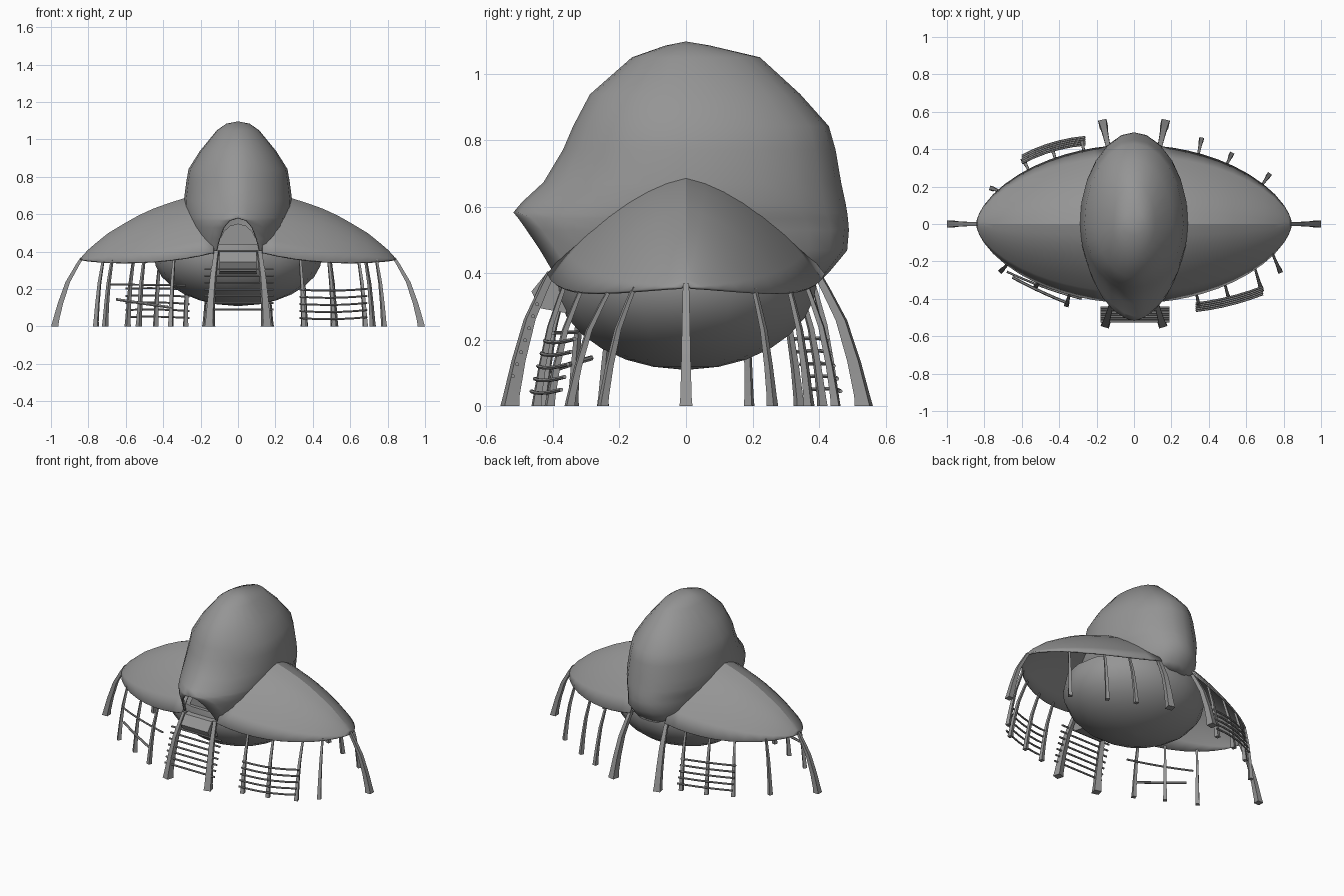
import bpy, bmesh
from math import sin, cos, asin, pi, radians
from mathutils import Vector

cube = bpy.data.objects.get("Cube")
if cube:
    bpy.data.objects.remove(cube)

grey = bpy.data.materials.new("plain grey")
grey.use_nodes = True
colour = (0.3, 0.3, 0.3, 1)
grey.diffuse_color = colour
grey.node_tree.nodes["Principled BSDF"].inputs["Base Color"].default_value = colour


def finish(name, bm, thickness=0, angle=35):
    """Turn a bmesh into a shaded object."""
    bmesh.ops.remove_doubles(bm, verts=bm.verts, dist=0.0005)
    bmesh.ops.recalc_face_normals(bm, faces=bm.faces)
    mesh = bpy.data.meshes.new(name)
    bm.to_mesh(mesh)
    bm.free()
    mesh.materials.append(grey)
    obj = bpy.data.objects.new(name, mesh)
    bpy.context.collection.objects.link(obj)
    bpy.ops.object.select_all(action='DESELECT')
    obj.select_set(True)
    bpy.context.view_layer.objects.active = obj
    bpy.ops.object.shade_smooth_by_angle(angle=radians(angle))
    if thickness:
        shell = obj.modifiers.new("shell", 'SOLIDIFY')
        shell.thickness = thickness
        shell.offset = 0


def loft(rings, cap=True, closed=True):
    """Skin a list of equal point rings."""
    bm = bmesh.new()
    rows = [[bm.verts.new(p) for p in ring] for ring in rings]
    n = len(rows[0])
    for a, b in zip(rows, rows[1:]):
        for i in range(n if closed else n - 1):
            j = (i + 1) % n
            bm.faces.new((a[i], a[j], b[j], b[i]))
    if cap:
        bm.faces.new(rows[0])
        bm.faces.new(rows[-1])
    return bm


def lerp_table(table, x):
    for (x0, y0), (x1, y1) in zip(table, table[1:]):
        if x <= x1:
            return y0 + (y1 - y0) * (x - x0) / (x1 - x0)
    return table[-1][1]


# Hood: height, front reach, back reach, half width, half width of the entrance,
# front power (above 1 is pinched, below 1 is square)
levels = [(1.092, 0, 0, .0001, 0, 1), (1.08, .06, .07, .06, 0, 1),
          (1.045, .16, .22, .11, 0, 1), (.935, .285, .34, .2, 0, 1.1),
          (.84, .335, .425, .26, 0, 1.15), (.77, .365, .445, .272, 0, 1.2),
          (.67, .425, .462, .285, 0, 1.25), (.61, .49, .475, .283, 0, 1.3),
          (.58, .515, .48, .278, 0, 1.3), (.565, .5, .482, .272, .045, 1.15),
          (.53, .475, .485, .262, .075, 1), (.47, .435, .48, .245, .098, .85),
          (.41, .4, .43, .215, .115, .75), (.375, .38, .395, .195, .12, .7)]
SEG = 24
rings = []
for z, front, back, half, gap, power in levels:
    start = asin((gap / half) ** (1 / power))
    ring = []
    for i in range(SEG + 1):
        t = start + (2 * pi - 2 * start) * i / SEG
        s, c = sin(t), cos(t)
        p = power if c > 0 else min(power, 1)
        x = half * abs(s) ** p * (1 if s > 0 else -1)
        ring.append((x, -c * (front / cos(start) if c > 0 else back), z))
    rings.append(ring)
finish("hood", loft(rings, cap=False, closed=False), .01, angle=50)

# Round bowl below the roofs
rings = []
for k in range(9):
    a = -pi / 2 + .03 + k * (pi / 2 + .2) / 8
    r = cos(a)
    rings.append([(.45 * r * cos(2 * pi * i / 18), .4 * r * sin(2 * pi * i / 18),
                   .38 + .27 * sin(a)) for i in range(18)])
finish("bowl", loft(rings))

# Side roofs: arched shells running out to a point
ridge = [(.1, .715), (.29, .68), (.43, .635), (.55, .58), (.7, .49), (.8, .405), (.84, .36)]


def eave(x):
    u = min(abs(x) / .84, 1)
    return .42 * (1 - u * u) ** .62, .335 + .1 * (1 - u) ** 3 + .02 * u ** 6


for side, label in ((1, "left"), (-1, "right")):
    rows = []
    for x in (.13, .21, .29, .37, .45, .53, .61, .69, .75, .8, .825, .838):
        half, low = eave(x)
        top = lerp_table(ridge, x)
        row = []
        for k in range(-7, 8):
            v = k / 7
            arch = 1 - .25 * abs(v) - .75 * v * v
            row.append((side * x, half * v, low + (top - low) * arch))
        rows.append(row)
    finish(label + "_roof", loft(rows, cap=False, closed=False), .01, angle=16)


# Bent stilts, a little wider at the foot
def stilt(name, top, foot, width):
    top, foot = Vector(top), Vector((*foot, 0))
    out = Vector((foot.x - top.x, foot.y - top.y, 0)).normalized()
    across = Vector((-out.y, out.x, 0))
    rings = []
    for down, reach, size in ((-.04, -.05, .55), (.08, .14, .6), (.33, .5, .72),
                              (.65, .78, .85), (.92, .96, 1), (1, 1, 1.15)):
        p = top.lerp(foot, reach)
        p.z = top.z * (1 - down)
        w = width * size / 2
        rings.append([p + across * w * a + out * w * b
                      for a, b in ((1, 1), (-1, 1), (-1, -1), (1, -1))])
    finish(name, loft(rings), angle=30)


for s, label in ((1, "left"), (-1, "right")):
    stilt(label + "_end_stilt", (s * .84, 0, .355), (s * .98, 0), .034)
    stilt(label + "_front_stilt", (s * .115, -.41, .39), (s * .15, -.53), .04)
    stilt(label + "_back_stilt", (s * .135, .4, .385), (s * .165, .535), .04)

small_feet = [(-.71, -.25), (-.53, -.34), (-.36, -.43),
              (.35, -.45), (.51, -.41), (.68, -.35), (.78, -.25),
              (-.76, .19), (-.59, .34), (-.44, .41), (-.28, .45),
              (.36, .45), (.52, .37), (.72, .26)]
for n, (x, y) in enumerate(small_feet, 1):
    top_x = x * .95
    half, low = eave(top_x)
    top_y = half * (.97 if y > 0 else -.97)
    stilt(f"small_stilt_{n}", (top_x, top_y, low), (x, y), .022)


# Thin rails: six-sided tubes along a gently bowed path
def rail(name, start, end, bow=0, sag=0, radius=.006):
    start, end = Vector(start), Vector(end)
    along = (end - start).normalized()
    side = along.cross(Vector((0, 0, 1))).normalized()
    up = side.cross(along)
    rings = []
    for k in range(6):
        t = k / 5
        hump = 4 * t * (1 - t)
        p = start.lerp(end, t) + side * bow * hump + Vector((0, 0, -sag * hump))
        rings.append([p + radius * (side * cos(i * pi / 3) + up * sin(i * pi / 3))
                      for i in range(6)])
    finish(name, loft(rings), angle=40)


# Entrance ladder between the front stilts
for k in range(7):
    z = .09 + .036 * k
    y = -.52 + .012 * k
    rail(f"ladder_rung_{k + 1}", (-.18, y, z), (.19, y, z))

# Dense fences, front left and back right, leaning in with height
for k in range(5):
    z = .045 + .038 * k
    lean = .01 * k
    rail(f"front_fence_rail_{k + 1}", (.33, -.465 + lean, z), (.69, -.375 + lean, z + .005),
         bow=.012, sag=.008)
    rail(f"back_fence_rail_{k + 1}", (-.26, .465 - lean, z), (-.6, .365 - lean, z + .005),
         bow=.018, sag=-.005)

# Two loose rails, front right
rail("upper_loose_rail", (-.68, -.255, .225), (-.28, -.4, .22), bow=.01)
rail("lower_loose_rail", (-.65, -.285, .145), (-.35, -.425, .1), bow=.005, radius=.008)

# Threshold lip under the entrance
section = [(-.36, .41), (-.42, .4), (-.465, .345), (-.44, .295), (-.36, .28)]
finish("threshold", loft([[(x, y, z) for y, z in section] for x in (-.1, .1)]))

# Inner arch wall behind the entrance
arch = [(.11 * cos(a), .4 + .15 * sin(a)) for a in (pi * k / 8 for k in range(9))]
finish("inner_arch", loft([[(x, y, z) for x, z in arch] for y in (-.36, -.34)]))
